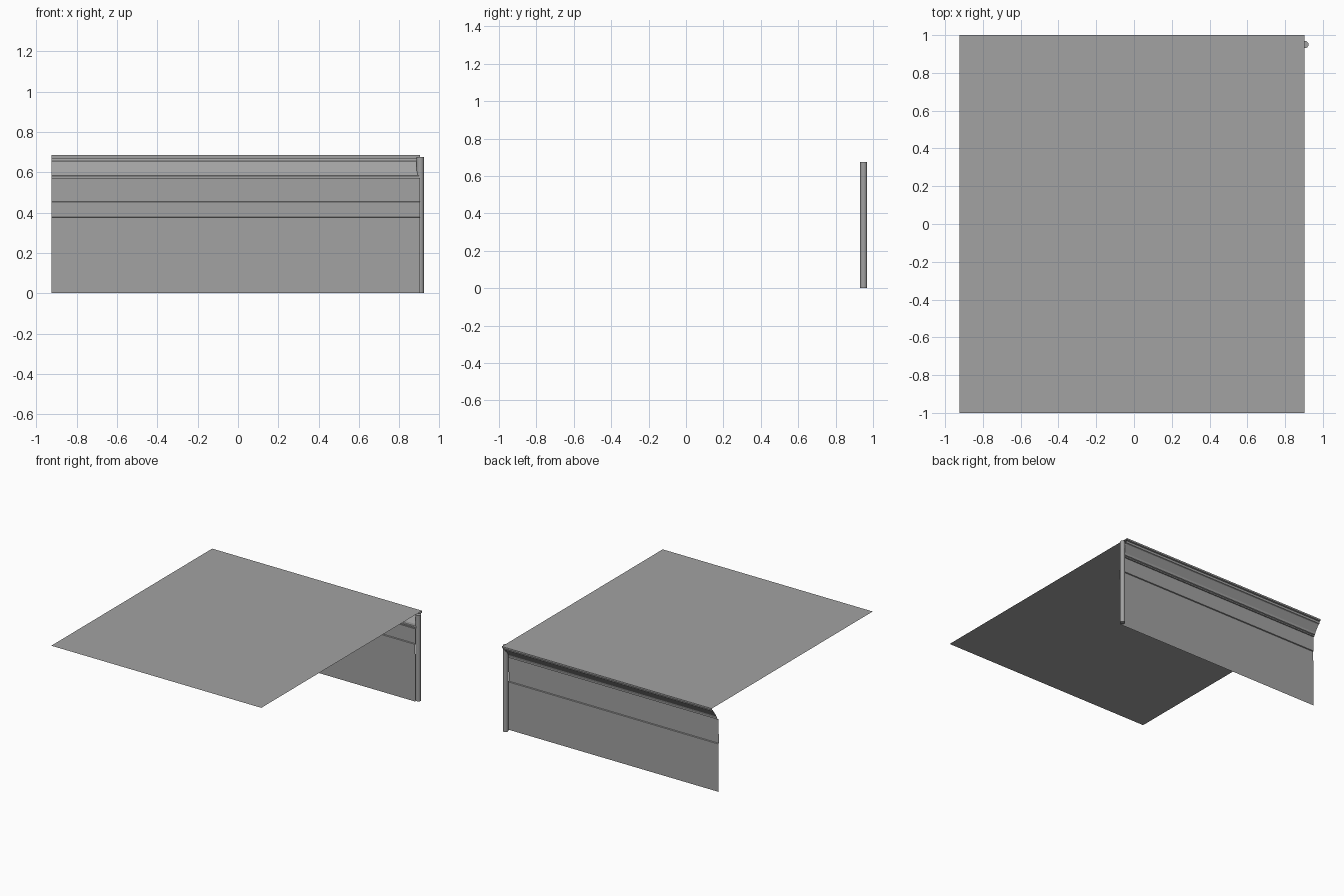
import bpy, bmesh

cube = bpy.data.objects.get("Cube")
if cube:
    bpy.data.objects.remove(cube)

GREY = (0.36, 0.36, 0.36, 1)
grey = bpy.data.materials.new("plain_grey")
grey.use_nodes = True
grey.diffuse_color = GREY
grey.node_tree.nodes["Principled BSDF"].inputs["Base Color"].default_value = GREY

LEFT, RIGHT = -0.925, 0.903   # extent of roof and wall in x
TOP = 0.685                   # roof height


def add_object(name, bm):
    mesh = bpy.data.meshes.new(name)
    bm.to_mesh(mesh)
    bm.free()
    mesh.materials.append(grey)
    obj = bpy.data.objects.new(name, mesh)
    bpy.context.collection.objects.link(obj)
    return obj


def sweep_profile(name, profile):
    """Sweep an open (y, z) profile along x."""
    bm = bmesh.new()
    rows = [[bm.verts.new((x, y, z)) for y, z in profile] for x in (RIGHT, LEFT)]
    for i in range(len(profile) - 1):
        bm.faces.new((rows[0][i], rows[1][i], rows[1][i + 1], rows[0][i + 1]))
    return add_object(name, bm)


# Thin flat roof
sweep_profile("flat_roof", [(1, TOP), (-1, TOP)])

# Rear wall with a shallow recessed band
sweep_profile("rear_wall", [
    (0.92, 0), (0.92, 0.376), (0.913, 0.379), (0.913, 0.453),
    (0.92, 0.456), (0.92, 0.572)])

# Stepped cornice flaring out to the roof edge
sweep_profile("cornice", [
    (0.92, 0.572), (0.929, 0.572), (0.929, 0.581), (0.936, 0.585),
    (0.94, 0.60), (0.975, 0.651), (0.985, 0.655), (0.988, 0.67),
    (1, 0.672), (1, TOP)])

# Round downpipe at the corner
PIPE_HEIGHT = 0.675
bm = bmesh.new()
bmesh.ops.create_cone(bm, cap_ends=True, segments=24, radius1=0.019,
                      radius2=0.019, depth=PIPE_HEIGHT)
bmesh.ops.translate(bm, verts=bm.verts, vec=(0.905, 0.95, PIPE_HEIGHT / 2))
pipe = add_object("downpipe", bm)
bpy.ops.object.select_all(action="DESELECT")
pipe.select_set(True)
bpy.context.view_layer.objects.active = pipe
bpy.ops.object.shade_smooth_by_angle()
